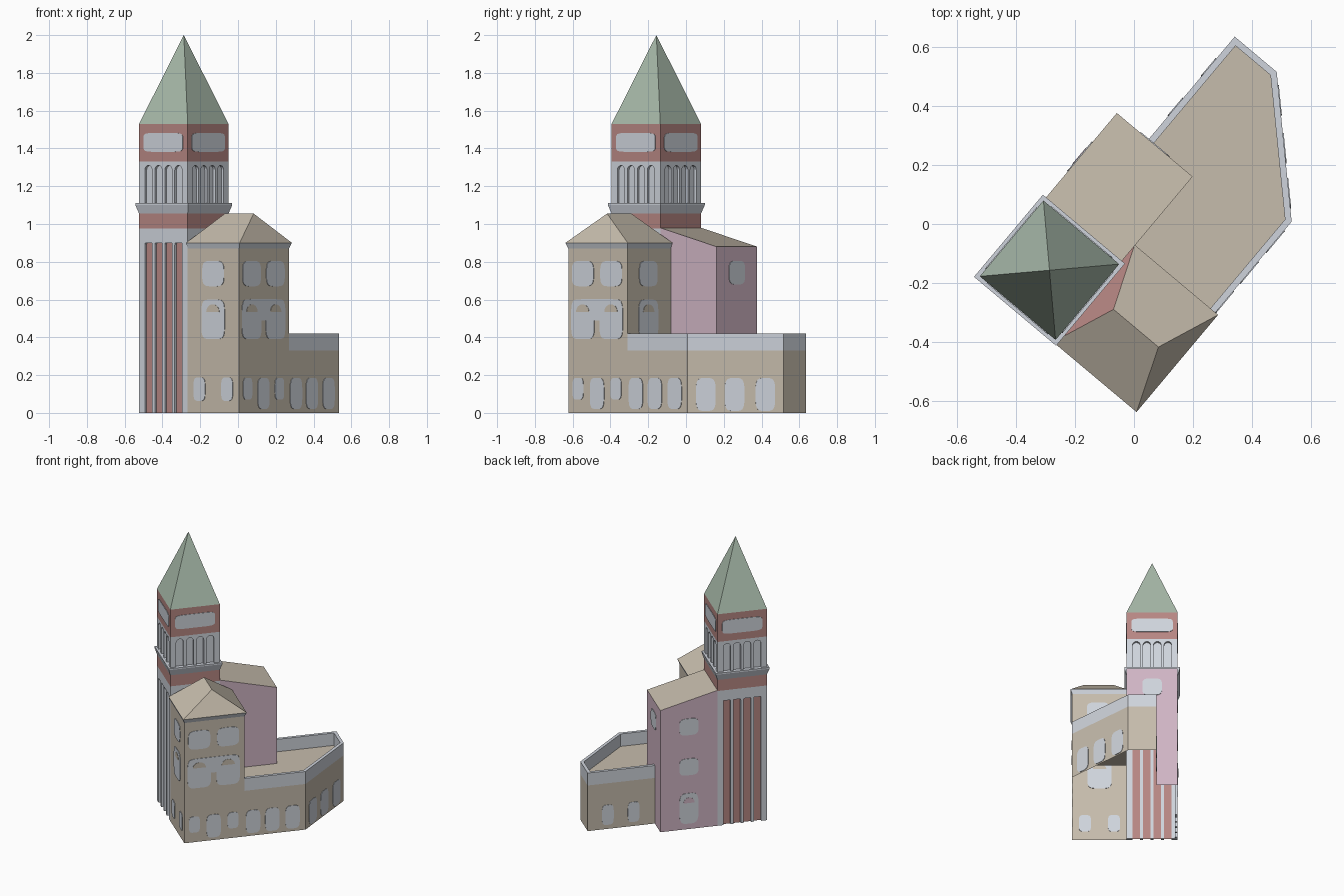
import bpy, bmesh, math
from mathutils import Matrix, Vector

cube = bpy.data.objects.get("Cube")
if cube:
    bpy.data.objects.remove(cube)

# The building stands at an angle; all parts share the tower's local frame
FRAME = Matrix.Translation((-0.287, -0.157, 0)) @ Matrix.Rotation(math.radians(-40), 4, 'Z')


def material(name, r, g, b):
    m = bpy.data.materials.new(name)
    col = [(c / 255 / 12.92 if c < 11 else ((c / 255 + 0.055) / 1.055) ** 2.4) for c in (r, g, b)] + [1]
    m.use_nodes = True
    m.diffuse_color = col
    m.node_tree.nodes["Principled BSDF"].inputs["Base Color"].default_value = col
    return m


STONE = material("pale_stone", 207, 212, 220)
TAN = material("tan_plaster", 198, 188, 172)
RED = material("red_brick", 183, 135, 131)
PINK = material("pink_plaster", 208, 181, 196)
GREEN = material("green_copper", 168, 186, 170)


def build(name, faces):
    """Make one object from (points, material) faces."""
    bm = bmesh.new()
    mats = []
    for pts, mat in faces:
        if mat not in mats:
            mats.append(mat)
        f = bm.faces.new([bm.verts.new(p) for p in pts])
        f.material_index = mats.index(mat)
    bmesh.ops.remove_doubles(bm, verts=bm.verts, dist=0.0001)
    bmesh.ops.recalc_face_normals(bm, faces=bm.faces)
    me = bpy.data.meshes.new(name)
    bm.to_mesh(me)
    bm.free()
    for m in mats:
        me.materials.append(m)
    ob = bpy.data.objects.new(name, me)
    ob.matrix_world = FRAME
    bpy.context.collection.objects.link(ob)
    return ob


def wall(p, q, z0, z1, mat):
    return ([(*p, z0), (*q, z0), (*q, z1), (*p, z1)], mat)


def square(h, z):
    return [(-h, -h, z), (h, -h, z), (h, h, z), (-h, h, z)]


def rect(u0, u1, v0, v1, z):
    return [(u0, v0, z), (u1, v0, z), (u1, v1, z), (u0, v1, z)]


def band(low, high, mat):
    n = len(low)
    return [([low[i], low[(i + 1) % n], high[(i + 1) % n], high[i]], mat) for i in range(n)]


def slab(name, outline, centre, normal, front, back, mat):
    """Extrude an upright outline of (across, z) points standing on a wall."""
    n = Vector((*normal, 0)).normalized()
    side = Vector((-n.y, n.x, 0))
    c = Vector((*centre, 0))
    rings = [[c + side * a + Vector((0, 0, z)) + n * d for a, z in outline] for d in (back, front)]
    return build(name, [(rings[0][::-1], mat), (rings[1], mat)] + band(rings[0], rings[1], mat))


def window(name, centre, normal, z0, z1, w, mat=STONE, power=0.5):
    """Thin plate with rounded corners, showing on both sides of the wall."""
    pts = []
    for i in range(24):
        a = 2 * math.pi * (i + 0.5) / 24
        c, s = math.cos(a), math.sin(a)
        pts.append((w / 2 * math.copysign(abs(c) ** power, c),
                    (z0 + z1) / 2 + (z1 - z0) / 2 * math.copysign(abs(s) ** power, s)))
    return slab(name, pts, centre, normal, 0.003, -0.003, mat)


def eyebrow(name, centre, normal, z, w, mat):
    pts = [(w / 2 * math.cos(math.pi * i / 8), z + 0.04 * math.sin(math.pi * i / 8)) for i in range(9)]
    return slab(name, pts, centre, normal, 0.005, -0.004, mat)


def arcade(name, normal, z0, spring, z1, bays=4, bay=0.05, pier=0.019):
    """Comb-shaped screen with round-headed bays open at the foot."""
    pts = [(-H, z0)]
    start = -(bays * bay + (bays - 1) * pier) / 2
    for i in range(bays):
        c = start + i * (bay + pier) + bay / 2
        pts.append((c - bay / 2, z0))
        pts += [(c - bay / 2 * math.cos(math.pi * k / 8), spring + bay / 2 * math.sin(math.pi * k / 8))
                for k in range(9)]
        pts.append((c + bay / 2, z0))
    pts += [(H, z0), (H, z1), (-H, z1)]
    return slab(name, pts, (normal[0] * H, normal[1] * H), normal, 0, -0.018, STONE)


H = 0.168
FRONT, BACK, LEFT, RIGHT = (0, -1), (0, 1), (1, 0), (-1, 0)

# Tower shaft: brick panels behind stone arcades on the two open sides
P = H - 0.015
build("tower_brick_panels", [wall((-P, -P), (P, -P), 0, 0.94, RED), wall((-P, -P), (-P, P), 0, 0.94, RED)])
arcade("shaft_arcade_front", FRONT, 0, 0.89, 0.975)
arcade("shaft_arcade_right", RIGHT, 0, 0.89, 0.975)
build("tower_brick_band", band(square(H, 0.9), square(H, 0.975), STONE)
      + band(square(H, 0.975), square(H, 1.055), RED))

# Cornice under the belfry
build("tower_cornice", band(square(H, 1.055), square(0.182, 1.1), STONE)
      + band(square(0.182, 1.1), square(0.182, 1.11), STONE) + [(square(0.182, 1.11), STONE)])

# Belfry, attic and spire
build("belfry_core", band(square(P, 1.11), square(P, 1.33), STONE))
build("attic", band(square(H, 1.33), square(H, 1.53), RED) + [(square(H, 1.33), STONE)])
for label, n in (("front", FRONT), ("back", BACK), ("left", LEFT), ("right", RIGHT)):
    arcade("belfry_arcade_" + label, n, 1.11, 1.285, 1.33)
    window("attic_panel_" + label, (n[0] * H, n[1] * H), n, 1.382, 1.482, 0.272, power=0.3)
base = square(H, 1.53)
build("spire", [([base[i], base[(i + 1) % 4], (0, 0, 2)], GREEN) for i in range(4)])

# Front house with hipped roof
U, V0, V1, DECK = 0.524, -H, 0.241, 0.33
build("front_house_walls", [wall((H, V0), (U, V0), 0, 0.87, TAN), wall((U, V0), (U, V1), 0, 0.87, TAN),
                            wall((U, V1), (H, V1), DECK, 0.87, TAN)])
eave = rect(H - 0.002, 0.536, -0.179, 0.252, 0.9)
build("front_house_eaves", band(rect(H, U, V0, V1, 0.87), eave, STONE))
D, A, B, C = eave
R1, R2 = (0.451, 0.038, 1.055), (0.252, 0.038, 1.055)
build("front_house_roof", [([D, A, R1, R2], TAN), ([A, B, R1], TAN), ([B, C, R2, R1], TAN), ([C, D, R2], RED)])

# Front house windows
for i, u in enumerate((0.25, 0.441)):
    window(f"front_low_window_{i}", (u, V0), FRONT, 0.063, 0.188, 0.08)
for label, n, spots in (("front", FRONT, [(0.345, V0)]), ("left", LEFT, [(U, -0.067), (U, 0.129)]),
                        ("back", BACK, [(0.354, V1)])):
    for i, c in enumerate(spots):
        window(f"{label}_upper_window_{i}", c, n, 0.67, 0.805, 0.15)
        window(f"{label}_middle_window_{i}", c, n, 0.39, 0.6, 0.16, power=0.4)
        eyebrow(f"{label}_window_arch_{i}", c, n, 0.535, 0.09, TAN)
window("left_window_link", (U, 0.031), LEFT, 0.49, 0.602, 0.34, power=0.25)
for i, v in enumerate((-0.1, 0.031, 0.162, 0.299, 0.43, 0.567)):
    tall = i in (1, 3, 4, 5)
    window(f"left_low_window_{i}", (U, v), LEFT, 0.02 if tall else 0.07, 0.186, 0.098 if tall else 0.075)

# Pink rear house with a single-pitch roof
E, W, TOP, LOW = 0.556, -0.028, 0.98, 0.88
build("rear_house", [
    ([(-H, H, 0), (-H, E, 0), (-H, E, LOW), (-H, H, TOP)], PINK),
    ([(H, H, DECK), (H, E, DECK), (H, E, LOW), (H, H, TOP)], PINK),
    wall((-H, E), (W, E), 0, LOW, PINK),
    wall((W, E), (H, E), DECK, LOW, PINK),
    ([(-H, H, TOP), (H, H, TOP), (H, E, LOW), (-H, E, LOW)], TAN)])
for i, (z0, z1) in enumerate(((0.04, 0.26), (0.39, 0.51), (0.68, 0.8))):
    window(f"rear_house_window_{i}", (-H, 0.362), RIGHT, z0, z1, 0.13)
eyebrow("rear_house_window_arch", (-H, 0.362), RIGHT, 0.19, 0.075, PINK)
window("rear_house_back_window", (0, E), BACK, 0.68, 0.805, 0.13)

# Low wing with a parapet around a flat deck
RIM = 0.42
outer = [(U, V1), (U, 0.655), (0.158, 1.012), (W, 1.012), (W, E)]
inner = [(U - 0.022, V1), (U - 0.022, 0.646), (0.149, 0.99), (W + 0.022, 0.99), (W + 0.022, E)]
wing = []
for i in range(4):
    p, q, r, s = outer[i], outer[i + 1], inner[i + 1], inner[i]
    wing += [wall(p, q, 0, DECK, TAN), wall(p, q, DECK, RIM, STONE), wall(s, r, DECK, RIM, STONE),
             ([(*p, RIM), (*q, RIM), (*r, RIM), (*s, RIM)], STONE)]
build("wing_walls", wing)
build("wing_deck", [([(u, v, DECK) for u, v in outer + [(H, E), (H, V1)]], TAN)])

# Wing windows
a, b = Vector(outer[1]), Vector(outer[2])
along = b - a
for i, t in enumerate((0.19, 0.49, 0.81)):
    window(f"wing_slant_window_{i}", a + along * t, (-along.y * -1, -along.x), 0.01, 0.185, 0.105)
for i, v in enumerate((0.7, 0.875)):
    window(f"wing_right_window_{i}", (W, v), RIGHT, 0.03, 0.175, 0.08)
